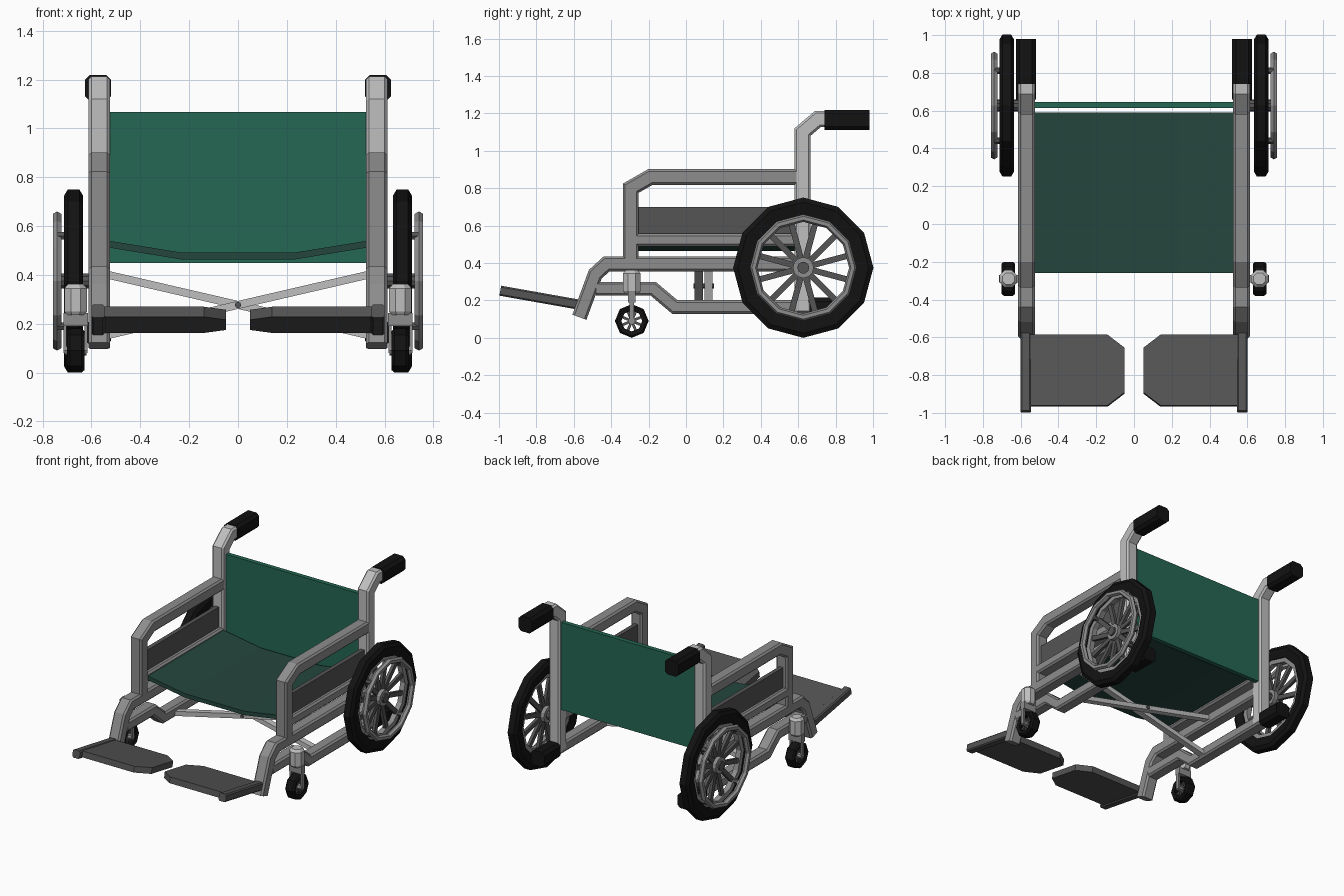
import bpy, bmesh, math
from mathutils import Vector, Matrix

if "Cube" in bpy.data.objects:
    bpy.data.objects.remove(bpy.data.objects["Cube"])


def mat(name, r, g, b):
    m = bpy.data.materials.new(name)
    m.diffuse_color = (r, g, b, 1)
    m.use_nodes = True
    m.node_tree.nodes["Principled BSDF"].inputs["Base Color"].default_value = m.diffuse_color
    return m


LIGHT = mat("light grey metal", 0.52, 0.52, 0.52)
MID = mat("mid grey metal", 0.27, 0.27, 0.27)
DARK = mat("dark grey plastic", 0.09, 0.09, 0.09)
BLACK = mat("black rubber", 0.006, 0.006, 0.006)
GREEN = mat("green cloth", 0.018, 0.135, 0.085)
DEEP = mat("deep green cloth", 0.018, 0.062, 0.048)


def finish(name, bm, material, mirror=True):
    bmesh.ops.recalc_face_normals(bm, faces=bm.faces)
    me = bpy.data.meshes.new(name)
    bm.to_mesh(me)
    bm.free()
    me.materials.append(material)
    ob = bpy.data.objects.new(name, me)
    bpy.context.collection.objects.link(ob)
    if mirror:
        ob.modifiers.new("mirror", 'MIRROR').use_mirror_merge = False
    return ob


def loft(bm, rings, closed=False):
    vs = [[bm.verts.new(p) for p in r] for r in rings]
    n = len(vs[0])
    for i in range(len(vs) if closed else len(vs) - 1):
        a, b = vs[i], vs[(i + 1) % len(vs)]
        for j in range(n):
            k = (j + 1) % n
            bm.faces.new((a[j], a[k], b[k], b[j]))
    if not closed:
        bm.faces.new(vs[0])
        bm.faces.new(vs[-1])


def tube(name, path, h, material, x=0.569, hx=0.044, c=0.012):
    """Chamfered square tube along a (y, z) path with mitred bends."""
    pts = [Vector(p) for p in path]
    sec = [(hx, h - c), (hx - c, h), (c - hx, h), (-hx, h - c),
           (-hx, c - h), (c - hx, -h), (hx - c, -h), (hx, c - h)]
    rings = []
    for i, p in enumerate(pts):
        d0 = (p - pts[i - 1]).normalized() if i else (pts[1] - p).normalized()
        d1 = (pts[i + 1] - p).normalized() if i < len(pts) - 1 else d0
        t = (d0 + d1).normalized()
        n = Vector((-t.y, t.x)) / t.dot(d0)
        rings.append([(x + u, p.x + n.x * v, p.y + n.y * v) for u, v in sec])
    bm = bmesh.new()
    loft(bm, rings)
    return finish(name, bm, material)


def lathe(name, prof, cy, cz, n, material, phase=0):
    """Closed (radius, x) profile turned about the x axis."""
    bm = bmesh.new()
    rings = []
    for i in range(n):
        a = phase + 2 * math.pi * i / n
        rings.append([(x, cy + r * math.cos(a), cz + r * math.sin(a)) for r, x in prof])
    loft(bm, rings, True)
    return finish(name, bm, material)


def add_box(bm, lo, hi, m=Matrix()):
    lo, hi = Vector(lo), Vector(hi)
    bmesh.ops.create_cube(bm, size=1, matrix=m @ Matrix.Translation((lo + hi) / 2)
                          @ Matrix.Diagonal((*(hi - lo), 1)))


def add_rod(bm, x0, x1, y, z, r, n=10):
    bmesh.ops.create_cone(bm, cap_ends=True, segments=n, radius1=r, radius2=r, depth=x1 - x0,
                          matrix=Matrix.Translation(((x0 + x1) / 2, y, z))
                          @ Matrix.Rotation(math.pi / 2, 4, 'Y'))


def spokes(name, cy, cz, n, r0, r1, w, x0, x1, material, phase=0):
    bm = bmesh.new()
    for i in range(n):
        m = Matrix.Translation((0, cy, cz)) @ Matrix.Rotation(phase + 2 * math.pi * i / n, 4, 'X')
        add_box(bm, (x0, r0, -w), (x1, r1, w), m)
    return finish(name, bm, material)


# side frame
tube("back_post", [(0.623, 0.15), (0.623, 1.1), (0.705, 1.17), (0.80, 1.17)], 0.043, LIGHT)
tube("push_handle_grip", [(0.74, 1.165), (0.98, 1.165)], 0.054, BLACK, 0.573, 0.053, 0.02)
tube("armrest_frame", [(-0.295, 0.38), (-0.295, 0.80), (-0.19, 0.86), (0.60, 0.86)], 0.042, MID)
tube("seat_rail", [(-0.28, 0.523), (0.60, 0.523)], 0.034, MID)
tube("front_leg", [(0.60, 0.395), (-0.425, 0.395), (-0.485, 0.34), (-0.57, 0.11)], 0.04, MID)
tube("lower_rail", [(0.68, 0.165), (-0.06, 0.165), (-0.175, 0.262), (-0.48, 0.262)], 0.037, MID)
tube("rear_tip_grip", [(0.66, 0.163), (0.84, 0.163)], 0.052, BLACK, 0.573, 0.053, 0.02)
bm = bmesh.new()
add_box(bm, (0.555, -0.27, 0.54), (0.585, 0.60, 0.70))
finish("side_panel", bm, DARK)

# cloth seat and back
bm = bmesh.new()
xs = [(-0.53, 0.54), (-0.235, 0.492), (0.235, 0.492), (0.53, 0.54)]
sec = xs + [(x, z - 0.028) for x, z in reversed(xs)]
loft(bm, [[(x, y, z) for x, z in sec] for y in (-0.26, 0.59)])
finish("seat", bm, DEEP, False)
bm = bmesh.new()
add_box(bm, (-0.535, 0.615, 0.448), (0.535, 0.647, 1.067))
finish("backrest", bm, GREEN, False)

# footrests, tilted up toward the front
tilt = Matrix.Translation((0, -0.59, 0.18)) @ Matrix.Rotation(-math.radians(10), 4, 'X')
bm = bmesh.new()
outline = [(0.59, 0), (0.14, 0), (0.05, -0.07), (0.05, -0.31), (0.14, -0.38), (0.59, -0.38)]
loft(bm, [[tilt @ Vector((x, y, z)) for x, y in outline] for z in (-0.018, 0.024)])
finish("foot_plate", bm, DARK)
tube("foot_plate_bar", [(-0.575, 0.178), (-0.993, 0.252)], 0.027, DARK, 0.573, 0.028, 0.008)

# folding cross brace
for s, y in ((1, 0.068), (-1, 0.12)):
    bm = bmesh.new()
    ang = math.atan2(0.25, 1.08)
    m = Matrix.Translation((0, y, 0.277)) @ Matrix.Rotation(-s * ang, 4, 'Y')
    add_box(bm, (-0.56, -0.022, -0.016), (0.56, 0.022, 0.016), m)
    finish("cross_brace", bm, LIGHT, False)
bm = bmesh.new()
bmesh.ops.create_cone(bm, cap_ends=True, segments=8, radius1=0.013, radius2=0.013, depth=0.11,
                      matrix=Matrix.Translation((0, 0.094, 0.277)) @ Matrix.Rotation(math.pi / 2, 4, 'X'))
finish("brace_bolt", bm, DARK, False)

# main wheels
Y, Z = 0.627, 0.375
lathe("rear_tire", [(0.285, 0.645), (0.35, 0.635), (0.375, 0.65), (0.375, 0.697), (0.35, 0.712),
                    (0.285, 0.702)], Y, Z, 12, BLACK)
lathe("rear_rim", [(0.255, 0.655), (0.29, 0.652), (0.29, 0.695), (0.255, 0.692)], Y, Z, 12, MID)
hr = [(0.265 + 0.02 * math.cos(a * math.pi / 3), 0.741 + 0.02 * math.sin(a * math.pi / 3))
      for a in range(6)]
lathe("hand_rim", hr, Y, Z, 12, MID)
spokes("rear_spokes", Y, Z, 12, 0.03, 0.262, 0.016, 0.663, 0.684, DARK, math.pi / 12)
bm = bmesh.new()
add_rod(bm, 0.635, 0.71, Y, Z, 0.056, 12)
finish("rear_hub", bm, MID)
bm = bmesh.new()
add_rod(bm, 0.57, 0.722, Y, Z, 0.032)
finish("rear_axle", bm, DARK)
bm = bmesh.new()
for i in range(4):
    a = math.pi / 4 + i * math.pi / 2
    add_rod(bm, 0.68, 0.74, Y + 0.262 * math.cos(a), Z + 0.262 * math.sin(a), 0.017, 6)
finish("hand_rim_mounts", bm, DARK)

# casters
cx, cy, cz = 0.665, -0.29, 0.09
lathe("caster_tire", [(0.056, cx - 0.028), (0.08, cx - 0.036), (0.09, cx - 0.024), (0.09, cx + 0.024),
                      (0.08, cx + 0.036), (0.056, cx + 0.028)], cy, cz, 8, BLACK, 0)
spokes("caster_spokes", cy, cz, 8, 0.0, 0.06, 0.007, cx - 0.015, cx + 0.015, DARK, math.pi / 8)
bm = bmesh.new()
add_rod(bm, cx - 0.045, cx + 0.045, cy, cz, 0.02, 8)
finish("caster_hub", bm, MID)
bm = bmesh.new()
rings = []
for z, r in ((0.235, 0.04), (0.25, 0.05), (0.345, 0.05), (0.362, 0.034)):
    rings.append([(cx + r * math.cos(a), cy + r * math.sin(a), z)
                  for a in [math.pi / 8 + k * math.pi / 4 for k in range(8)]])
loft(bm, rings)
finish("caster_housing", bm, LIGHT)
bm = bmesh.new()
add_box(bm, (cx - 0.05, cy - 0.02, 0.19), (cx + 0.05, cy + 0.02, 0.245))
for s in (-1, 1):
    add_box(bm, (cx + s * 0.043 - 0.006, cy - 0.013, 0.08), (cx + s * 0.043 + 0.006, cy + 0.013, 0.2))
finish("caster_fork", bm, MID)
